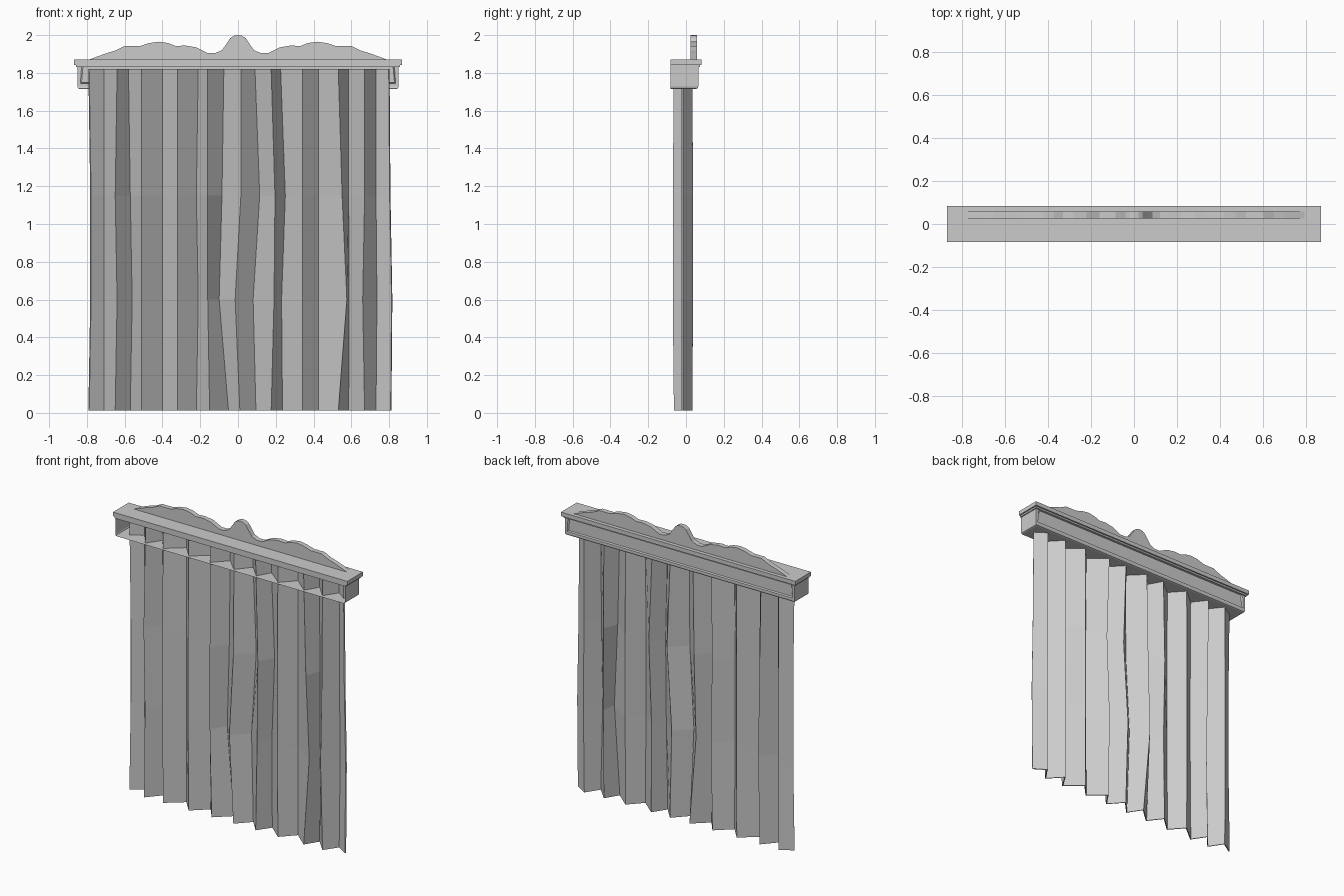
import bpy, bmesh

if "Cube" in bpy.data.objects:
    bpy.data.objects.remove(bpy.data.objects["Cube"])


def finish(name, bm):
    bmesh.ops.recalc_face_normals(bm, faces=bm.faces)
    mesh = bpy.data.meshes.new(name)
    bm.to_mesh(mesh)
    bm.free()
    obj = bpy.data.objects.new(name, mesh)
    bpy.context.collection.objects.link(obj)
    return obj


def box_mesh(lo, hi):
    bm = bmesh.new()
    bmesh.ops.create_cube(bm, size=1)
    for v in bm.verts:
        for i in range(3):
            v.co[i] = lo[i] if v.co[i] < 0 else hi[i]
    return bm


# pleated curtain: four rows of fold positions, every other fold pushed back
rows = [
    (0.012, [-79, -71, -65, -57, -51, -40, -32, -22, -15, -5, 1, 9.5,
             17.5, 23.5, 34, 42.5, 53, 58.5, 67, 73, 81]),
    (0.60, [-78, -71, -64, -56, -51, -40, -32, -21, -16, -10, -1.5, 8,
            19, 23, 34, 42.5, 57.5, 58.8, 66, 73.5, 81.5]),
    (1.15, [-78, -71, -65, -57, -51, -40, -32, -22, -16, -8.5, 1.5, 11.5,
            19.5, 25, 34, 42.5, 55, 58.5, 67, 73, 80.5]),
    (1.82, [-79, -71, -64, -58, -51, -40, -32, -21, -16, -7.5, 1.5, 9,
            17.5, 22.5, 34, 42.5, 53, 58.5, 67, 73, 80]),
]
bm = bmesh.new()
grid = []
for r, (z, xs) in enumerate(rows):
    line = []
    for i, x in enumerate(xs):
        y = 0.03 if i % 2 else -0.06
        if r in (1, 2):
            y *= 1.1
        if i in (0, len(xs) - 1):
            y = -0.02
        line.append(bm.verts.new((x / 100, y, z)))
    grid.append(line)
for a, b in zip(grid, grid[1:]):
    for i in range(len(a) - 1):
        bm.faces.new((a[i], a[i + 1], b[i + 1], b[i]))
curtain = finish("curtain", bm)
solid = curtain.modifiers.new("thickness", "SOLIDIFY")
solid.thickness = 0.008
solid.offset = 0

# pelmet box: open at the front and top, chamfered below, recessed back panel
bm = box_mesh((-0.85, -0.083, 1.715), (0.85, 0.065, 1.84))
bm.normal_update()
bmesh.ops.delete(bm, geom=[f for f in bm.faces if f.normal.y < -0.5 or f.normal.z > 0.5],
                 context="FACES")
low = [e for e in bm.edges if all(v.co.z < 1.72 for v in e.verts) and len(e.link_faces) == 2]
bmesh.ops.bevel(bm, geom=low, offset=0.012, segments=2, profile=0.5, affect="EDGES")
bm.normal_update()
panel = max(bm.faces, key=lambda f: f.normal.y * f.calc_area())
bmesh.ops.inset_region(bm, faces=[panel], thickness=0.022, depth=0)
bmesh.ops.inset_region(bm, faces=[panel], thickness=0.008, depth=-0.008)
finish("pelmet_box", bm)

# stepped moulding and top board
finish("pelmet_moulding", box_mesh((-0.857, -0.083, 1.832), (0.857, 0.073, 1.845)))
finish("top_board", box_mesh((-0.867, -0.083, 1.843), (0.867, 0.083, 1.87)))

# carved crest: half outline mirrored about the centre
half = [(0.79, 1.87), (0.70, 1.903), (0.65, 1.918), (0.60, 1.942), (0.52, 1.942),
        (0.47, 1.958), (0.42, 1.965), (0.37, 1.958), (0.33, 1.942), (0.28, 1.945),
        (0.22, 1.935), (0.16, 1.905), (0.12, 1.905), (0.085, 1.92), (0.06, 1.955),
        (0.04, 1.985), (0.02, 1.997)]
outline = half + [(0, 2.0)] + [(-x, z) for x, z in reversed(half)]
bm = bmesh.new()
face = bm.faces.new([bm.verts.new((x, 0.025, z)) for x, z in outline])
out = bmesh.ops.extrude_face_region(bm, geom=[face], use_keep_orig=True)
bmesh.ops.translate(bm, vec=(0, 0.033, 0),
                    verts=[g for g in out["geom"] if isinstance(g, bmesh.types.BMVert)])
finish("crest", bm)
